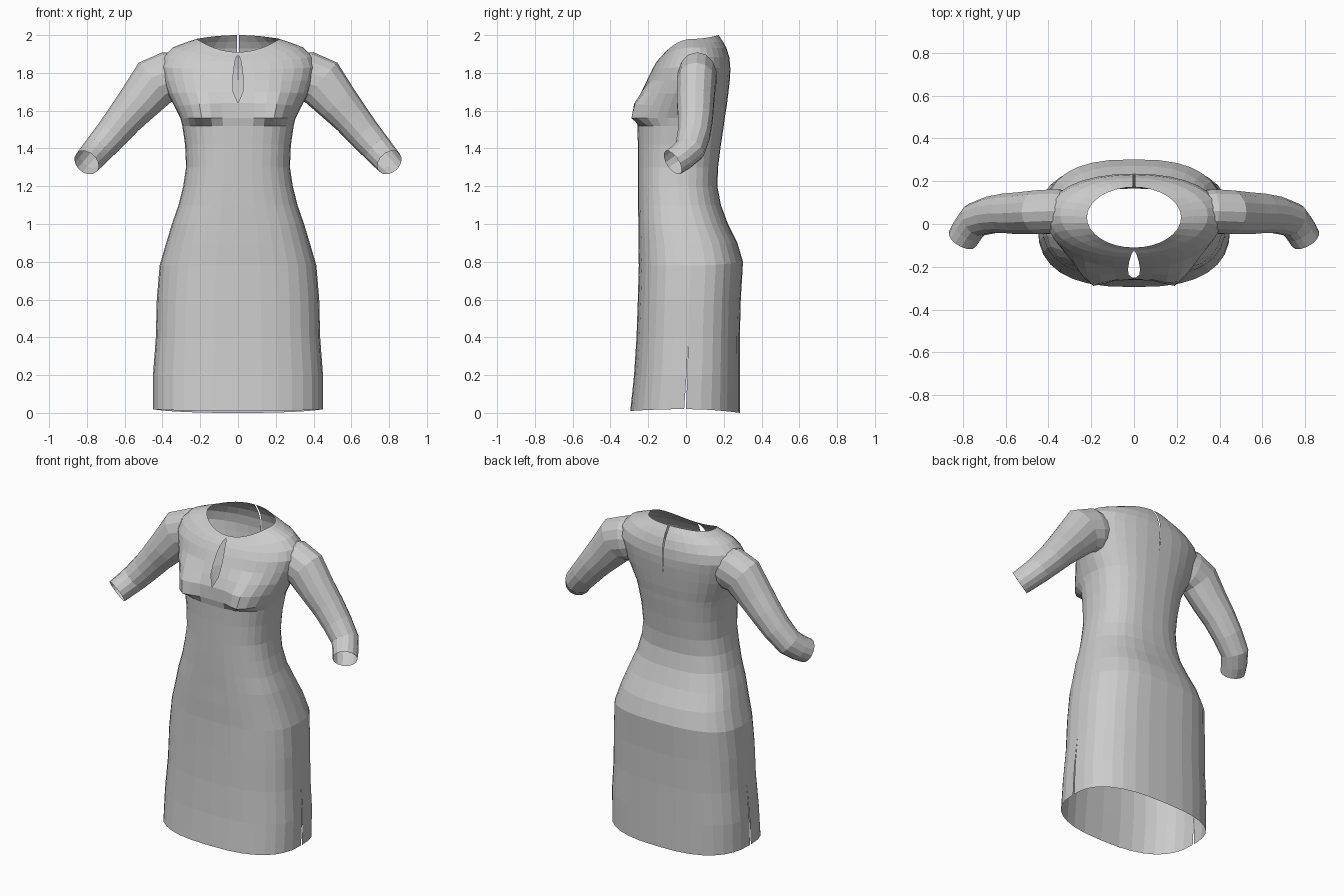
import bpy, bmesh, math
from mathutils import Vector

if "Cube" in bpy.data.objects:
    bpy.data.objects.remove(bpy.data.objects["Cube"])

SEG = 32
caps = []


def loft(name, rings):
    """Closed loft; each end is a fan around a centre vertex so it can be opened later."""
    bm = bmesh.new()
    rows = [[bm.verts.new(p) for p in r] for r in rings]
    n = len(rows[0])
    for a, b in zip(rows, rows[1:]):
        for i in range(n):
            j = (i + 1) % n
            bm.faces.new((a[i], a[j], b[j], b[i]))
    for row in (rows[0], rows[-1]):
        c = sum((v.co for v in row), Vector()) / n
        caps.append(c)
        cv = bm.verts.new(c)
        for i in range(n):
            bm.faces.new((row[i], row[(i + 1) % n], cv))
    bmesh.ops.recalc_face_normals(bm, faces=bm.faces[:])
    me = bpy.data.meshes.new(name)
    bm.to_mesh(me)
    bm.free()
    ob = bpy.data.objects.new(name, me)
    bpy.context.collection.objects.link(ob)
    return ob


def body_ring(zf, zs, zb, w, yf, yb, n, bust=0):
    """Superellipse section with front, side and back heights."""
    pts = []
    for i in range(SEG):
        a = 2 * math.pi * i / SEG
        c, s = math.cos(a), math.sin(a)
        x = w * math.copysign(abs(c) ** (2 / n), c) if abs(c) > 1e-6 else 0
        t = math.copysign(abs(s) ** (2 / n), s) if abs(s) > 1e-6 else 0
        y = (yf + yb) / 2 + t * (yb - yf) / 2
        z = zs + (t * t) * ((zb if t > 0 else zf) - zs)
        if t < 0:
            y -= bust * math.exp(-((abs(x) - 0.2) / 0.075) ** 2)
        pts.append(Vector((x, y, z)))
    return pts


# body: front z, side z, back z, half width, front y, back y, squareness, bust
body = [
    (.01, .02, 0, .45, -.295, .285, 2.6), (.2, .2, .2, .45, -.275, .285, 2.6),
    (.4, .4, .4, .435, -.262, .285, 2.6), (.6, .6, .6, .43, -.255, .29, 2.6),
    (.78, .78, .8, .415, -.25, .302, 2.6), (.9, .9, .9, .38, -.252, .272, 2.6),
    (1, 1, 1, .35, -.252, .222, 2.6), (1.1, 1.1, 1.1, .315, -.254, .185, 2.5),
    (1.2, 1.2, 1.2, .29, -.255, .166, 2.5), (1.3, 1.3, 1.3, .275, -.255, .17, 2.5),
    (1.42, 1.42, 1.42, .28, -.255, .185, 2.5), (1.52, 1.52, 1.52, .295, -.257, .2, 2.5),
    (1.56, 1.56, 1.56, .305, -.262, .205, 2.5, .06), (1.64, 1.62, 1.62, .335, -.26, .215, 2.4, .045),
    (1.7, 1.69, 1.7, .37, -.236, .225, 2.3, .02), (1.76, 1.76, 1.77, .395, -.207, .233, 2.2),
    (1.82, 1.83, 1.82, .41, -.178, .235, 2.2), (1.86, 1.885, 1.88, .395, -.155, .23, 2.1),
    (1.88, 1.935, 1.93, .345, -.138, .215, 2), (1.895, 1.96, 1.965, .28, -.123, .196, 2),
    (1.91, 1.98, 2, .22, -.11, .172, 2),
]
dress = loft("dress", [body_ring(*r) for r in body])

# sleeves: centre x, y, z, radius across y, radius in the x-z plane
sleeve = [
    (.27, .06, 1.80, .09, .10), (.36, .06, 1.78, .105, .135), (.44, .055, 1.75, .105, .135),
    (.53, .05, 1.64, .10, .112), (.60, .05, 1.56, .094, .098), (.67, .042, 1.475, .088, .088),
    (.74, .02, 1.395, .082, .08), (.775, -.025, 1.355, .076, .075), (.802, -.07, 1.325, .072, .072),
]


def make_sleeve(side):
    centres = [Vector(s[:3]) for s in sleeve]
    rings = []
    for i, s in enumerate(sleeve):
        t = (centres[min(i + 1, len(sleeve) - 1)] - centres[max(i - 1, 0)]).normalized()
        u = t.cross(Vector((0, 1, 0))).normalized()
        v = t.cross(u)
        ring = []
        for k in range(14):
            a = 2 * math.pi * k / 14
            p = centres[i] + u * s[4] * math.cos(a) + v * s[3] * math.sin(a)
            ring.append(Vector((side * p.x, p.y, p.z)))
        rings.append(ring)
    return loft("sleeve", rings)


# merge sleeves into the body
sleeves = [make_sleeve(s) for s in (1, -1)]
for s in sleeves:
    m = dress.modifiers.new("union", 'BOOLEAN')
    m.operation, m.solver, m.object = 'UNION', 'EXACT', s
bpy.context.view_layer.update()
dg = bpy.context.evaluated_depsgraph_get()
merged = bpy.data.meshes.new_from_object(dress.evaluated_get(dg))
dress.modifiers.clear()
dress.data = merged
for s in sleeves:
    bpy.data.objects.remove(s)

# open the hem, neck and cuffs
bm = bmesh.new()
bm.from_mesh(merged)
ends = [v for v in bm.verts if any((v.co - c).length < 1e-3 for c in caps)]
bmesh.ops.delete(bm, geom=ends, context='VERTS')


def open_seam(test, axis, gap):
    """Split a vertical seam and pull its two sides apart."""
    edges = [e for e in bm.edges if all(test(v.co) for v in e.verts)]
    bmesh.ops.split_edges(bm, edges=edges)
    moves = []
    for v in bm.verts:
        if test(v.co) and v.link_faces:
            d = sum((f.calc_center_median() - v.co)[axis] for f in v.link_faces)
            moves.append((v, math.copysign(max(gap(v.co.z), 0), d)))
    for v, d in moves:
        v.co[axis] += d


def keyhole(z):
    t = min(max((z - 1.64) / .255, 0), 1)
    return .028 * math.sqrt(max(math.sin(math.pi * t ** .75), 0)) if 0.01 < t < .99 else 0


# front keyhole, back neck slit, side hem slits
open_seam(lambda p: abs(p.x) < 1e-4 and p.y < 0 and 1.63 < p.z < 1.9, 0, keyhole)
open_seam(lambda p: abs(p.x) < 1e-4 and p.y > 0 and p.z > 1.69, 0, lambda z: .006 * (z - 1.7) / .3)
for side in (1, -1):
    open_seam(lambda p: p.x * side > .42 and abs(p.y) < .025 and p.z < .45, 1,
              lambda z: .005 * (.4 - z) / .4)
bm.to_mesh(merged)
bm.free()
merged.name = "dress"
for p in merged.polygons:
    p.use_smooth = False
